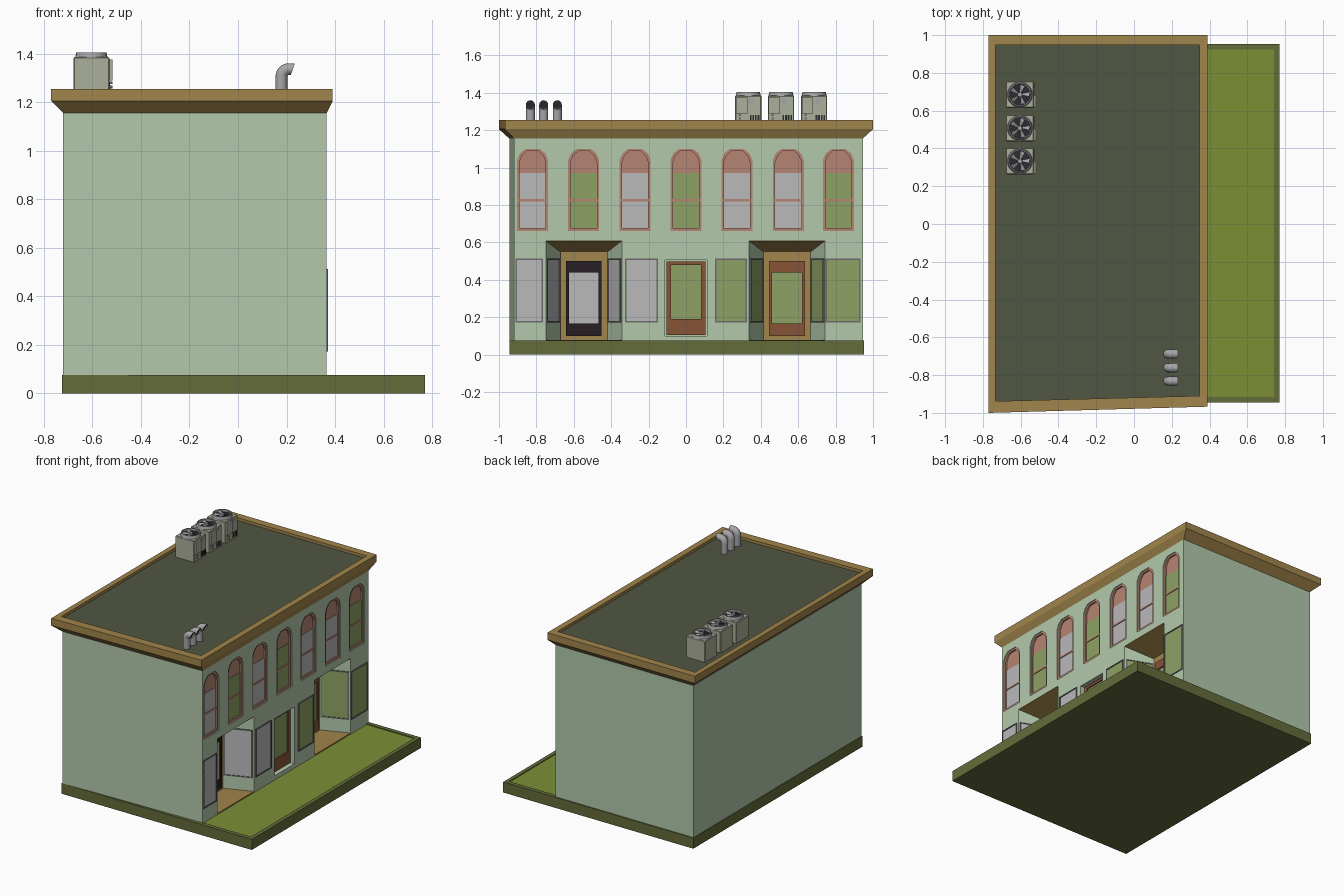
import bpy, bmesh
from math import sin, cos, pi, tau
from mathutils import Vector as V

if "Cube" in bpy.data.objects:
    bpy.data.objects.remove(bpy.data.objects["Cube"])

Z = V((0, 0, 1))

def material(name, r, g, b):
    m = bpy.data.materials.new(name)
    m.diffuse_color = [(c / 255) ** 2.2 for c in (r, g, b)] + [1]
    m.use_nodes = True
    m.node_tree.nodes["Principled BSDF"].inputs["Base Color"].default_value = m.diffuse_color
    return m

WALL = material("pale_green_wall", 177, 200, 170)
TAN = material("tan_trim", 160, 132, 76)
ROOF = material("roof_felt", 82, 87, 68)
LAWN = material("lawn", 122, 142, 56)
KERB = material("kerb", 100, 107, 60)
SALMON = material("salmon_frame", 180, 132, 114)
BROWN = material("brown_door", 134, 84, 58)
DARK = material("dark_door", 44, 36, 40)
GREY = material("grey_glass", 184, 184, 186)
GREEN = material("green_glass", 140, 160, 100)
EDGE = material("window_edge", 110, 108, 108)
METAL = material("pipe_metal", 165, 165, 168)
CASE = material("unit_case", 170, 174, 154)
BLACK = material("fan_dark", 48, 48, 52)

def mesh(name, verts, faces, mat):
    me = bpy.data.meshes.new(name)
    me.from_pydata([tuple(v) for v in verts], [], faces)
    bm = bmesh.new()
    bm.from_mesh(me)
    bmesh.ops.recalc_face_normals(bm, faces=bm.faces)
    bm.to_mesh(me)
    bm.free()
    if mat:
        me.materials.append(mat)
    ob = bpy.data.objects.new(name, me)
    bpy.context.collection.objects.link(ob)
    return ob

def band(a, b, n):
    return [(a * n + i, a * n + (i + 1) % n, b * n + (i + 1) % n, b * n + i) for i in range(n)]

def loft(name, loops, mat, caps=True, closed=False):
    n, k = len(loops[0]), len(loops)
    f = [q for j in range(k - 1) for q in band(j, j + 1, n)]
    if closed:
        f += band(k - 1, 0, n)
    elif caps:
        f += [tuple(range(n)), tuple(range((k - 1) * n, k * n))]
    return mesh(name, [v for l in loops for v in l], f, mat)

def flat(pts, z):
    return [V((x, y, z)) for x, y in pts]

def rect(a, b, c, d):
    return [(a, c), (b, c), (b, d), (a, d)]

def box(name, x0, x1, y0, y1, z0, z1, mat):
    r = rect(x0, x1, y0, y1)
    return loft(name, [flat(r, z0), flat(r, z1)], mat)

# Slab (or frame, when a hole is given) lying on an upright wall plane
def slab(name, org, u, pts, d0, d1, mat, hole=None):
    u = V(u).normalized()
    n = u.cross(Z)
    at = lambda ps, d: [V(org) + u * p + Z * q + n * d for p, q in ps]
    if hole:
        return loft(name, [at(pts, d0), at(pts, d1), at(hole, d1), at(hole, d0)], mat, closed=True)
    return loft(name, [at(pts, d0), at(pts, d1)], mat)

def arch(c, w, z0, z1):
    half = [(w, z0), (w, z1 - .06), (w * .82, z1 - .025), (w * .45, z1)]
    return [(c + a, b) for a, b in half] + [(c - a, b) for a, b in reversed(half)]

FX = .365                      # facade plane
FO, FU = (FX, 0, 0), (0, 1, 0)
UPPER = [(-.82, GREY), (-.547, GREEN), (-.272, GREY), (0, GREEN),
         (.272, GREY), (.547, GREY), (.815, GREEN)]
ENTRIES = [(-.546, GREY, DARK), (.54, GREEN, BROWN)]
DEEP = .2

# Ground slab with raised kerb and lawn
outer, inner = rect(-.725, .77, -.945, .953), rect(-.695, .742, -.915, .923)
loft("ground_kerb", [flat(outer, 0), flat(outer, .075), flat(inner, .075), flat(inner, .068)], KERB)
box("lawn", -.695, .742, -.915, .923, .06, .0695, LAWN)

# Building body with openings cut out
wall = [(-.72, -.945), (FX, -.92), (FX, .945), (-.72, .945)]
body = loft("building_walls", [flat(wall, .066), flat(wall, 1.2)], WALL)
bm = bmesh.new()

def cut(points):
    vs = [bm.verts.new(p) for p in points]
    bmesh.ops.convex_hull(bm, input=vs)

for c, _ in UPPER:
    cut([(x, y, z) for x in (FX - .025, .45) for y, z in arch(c, .083, .66, 1.1)])
cut([(x, y, z) for x in (FX - .04, .45) for y, z in rect(-.112, .112, .1, .505)])
for c, _, _ in ENTRIES:
    cut([(FX - DEEP * t, c + s * (.203 - .078 * t), z) for t in (-.2, 1) for s in (-1, 1)
         for z in (.03, .61 - .06 * t)])
bmesh.ops.recalc_face_normals(bm, faces=bm.faces)
cutter = mesh("opening_cutter", [], [], None)
bm.to_mesh(cutter.data)
bm.free()
mod = body.modifiers.new("openings", 'BOOLEAN')
mod.operation, mod.solver, mod.object = 'DIFFERENCE', 'EXACT', cutter
bpy.context.view_layer.objects.active = body
bpy.ops.object.modifier_apply(modifier=mod.name)
bpy.data.objects.remove(cutter)

# Cornice and roof
rim = [(-.77, -1), (.39, -.967), (.39, 1), (-.77, 1)]
inn = [(-.733, -.938), (.347, -.91), (.347, .947), (-.733, .947)]
loft("cornice", [flat(wall, 1.155), flat(rim, 1.205), flat(rim, 1.255), flat(inn, 1.255), flat(inn, 1.2)],
     TAN, closed=True)
loft("roof_deck", [flat(inn, 1.2), flat(inn, 1.235)], ROOF)

# Arched upper windows
for c, glass in UPPER:
    slab("arch_panel", FO, FU, arch(c, .083, .66, 1.1), -.03, -.018, SALMON)
    slab("arch_frame", FO, FU, arch(c, .083, .66, 1.1), -.03, -.006, SALMON, arch(c, .07, .676, 1.087))
    slab("sash_glass", FO, FU, rect(c - .07, c + .07, .676, .97), -.03, -.015, glass)
    slab("sash_rail", FO, FU, rect(c - .07, c + .07, .819, .831), -.03, -.01, SALMON)

# Display window with thin edge frame
def display(org, u, a, b, glass):
    slab("display_glass", org, u, rect(a, b, .175, .51), -.004, .002, glass)
    slab("display_frame", org, u, rect(a, b, .172, .513), -.004, .006, EDGE,
         rect(a + .008, b - .008, .18, .505))

for a, b, glass in [(-.912, -.765, GREY), (-.325, -.15, GREY), (.155, .325, GREEN), (.747, .933, GREEN)]:
    display(FO, FU, a, b, glass)

# Door leaf: frame ring plus glass
def door(org, c, w, z0, z1, g, gz0, gz1, mat, glass, d):
    slab("door_frame", org, FU, rect(c - w, c + w, z0, z1), d - .01, d + .014, mat,
         rect(c - g, c + g, gz0, gz1))
    slab("door_glass", org, FU, rect(c - g, c + g, gz0, gz1), d - .01, d + .005, glass)

door(FO, 0, .104, .105, .498, .08, .19, .48, BROWN, GREEN, -.04)

# Recessed shop entries
for c, glass, leaf in ENTRIES:
    back = (FX - DEEP, 0, 0)
    slab("entry_surround", back, FU, rect(c - .125, c + .125, .07, .552), -.01, .012, TAN)
    door(back, c, .095, .1, .5, .079, .165, .44, leaf, glass, .012)
    plan = [(FX, c - .203), (FX, c + .203), (FX - DEEP, c + .125), (FX - DEEP, c - .125)]
    loft("entry_floor", [flat(plan, .06), flat(plan, .078)], TAN)
    heights = (.61, .61, .55, .55)
    loft("entry_ceiling", [[V((x, y, z + o)) for (x, y), z in zip(plan, heights)] for o in (-.002, .004)], TAN)
    length = (DEEP ** 2 + .078 ** 2) ** .5
    display((FX - DEEP, c + .125, 0), (DEEP, .078, 0), .016, length - .01, glass)
    display((FX, c - .203, 0), (-DEEP, .078, 0), .01, length - .016, glass)

def circle(cx, cy, z, r, n=24):
    return [V((cx + r * cos(tau * i / n), cy + r * sin(tau * i / n), z)) for i in range(n)]

# Rooftop cooling units
for y in (.333, .508, .685):
    x = -.604
    case = box("unit_case", x - .074, x + .074, y - .07, y + .07, 1.23, 1.385, CASE)
    bev = case.modifiers.new("bevel", 'BEVEL')
    bev.width, bev.segments = .004, 1
    loft("fan_shroud", [circle(x, y, 1.38, .068), circle(x, y, 1.405, .062), circle(x, y, 1.405, .056),
                        circle(x, y, 1.38, .056)], METAL, closed=True)
    loft("fan_well", [circle(x, y, 1.38, .057), circle(x, y, 1.388, .057)], BLACK)
    loft("fan_hub", [circle(x, y, 1.385, .014, 12), circle(x, y, 1.403, .012, 12)], METAL)
    for k in range(5):
        a = tau * k / 5
        p = [(.01, -.2, 1.398), (.053, -.22, 1.4), (.053, .22, 1.391), (.01, .3, 1.391)]
        loft("fan_blade", [[V((x + r * cos(a + t), y + r * sin(a + t), z + o)) for r, t, z in p]
                           for o in (0, .002)], METAL)
    box("unit_service_panel", x + .07, x + .086, y - .066, y - .005, 1.29, 1.375, CASE)
    box("unit_cover_plate", x + .07, x + .078, y + .005, y + .03, 1.335, 1.37, METAL)
    for k in range(4):
        box("unit_vent", x + .07, x + .077, y + .008 + k * .014, y + .017 + k * .014, 1.245, 1.28, BLACK)
    for k in (0, 1):
        ring = [(.006 * cos(tau * i / 8), 1.262 + .018 * k + .006 * sin(tau * i / 8)) for i in range(8)]
        slab("unit_valve", (x + .07, y - .045, 0), FU, ring, 0, .018, METAL)

# Rooftop vent pipes: vertical, elbow, slanted open end
def hoop(cx, cz, y, a, r, shear=0):
    out = []
    for i in range(16):
        t = tau * i / 16
        s = r * cos(t)
        z = cz + s * sin(a)
        out.append(V((cx - s * cos(a) + shear * (z - cz), y + r * sin(t), z)))
    return out

for y in (-.832, -.761, -.688):
    px, R, zb, r = .179, .03, 1.306, .024
    loops = [hoop(px, 1.23, y, 0, r)]
    for k in range(9):
        a = pi / 2 * k / 8
        loops.append(hoop(px + R - R * cos(a), zb + R * sin(a), y, a, r))
    end = zb + R
    loops += [hoop(.226, end, y, pi / 2, r, .35), hoop(.226, end, y, pi / 2, r - .004, .35),
              hoop(.215, end, y, pi / 2, r - .004, .2)]
    pipe = loft("vent_pipe", loops, METAL, caps=False)
    bpy.ops.object.select_all(action='DESELECT')
    pipe.select_set(True)
    bpy.context.view_layer.objects.active = pipe
    bpy.ops.object.shade_smooth_by_angle()
    loft("vent_opening", [hoop(.212, end, y, pi / 2, r - .003, .2), hoop(.216, end, y, pi / 2, r - .003, .2)], BLACK)
